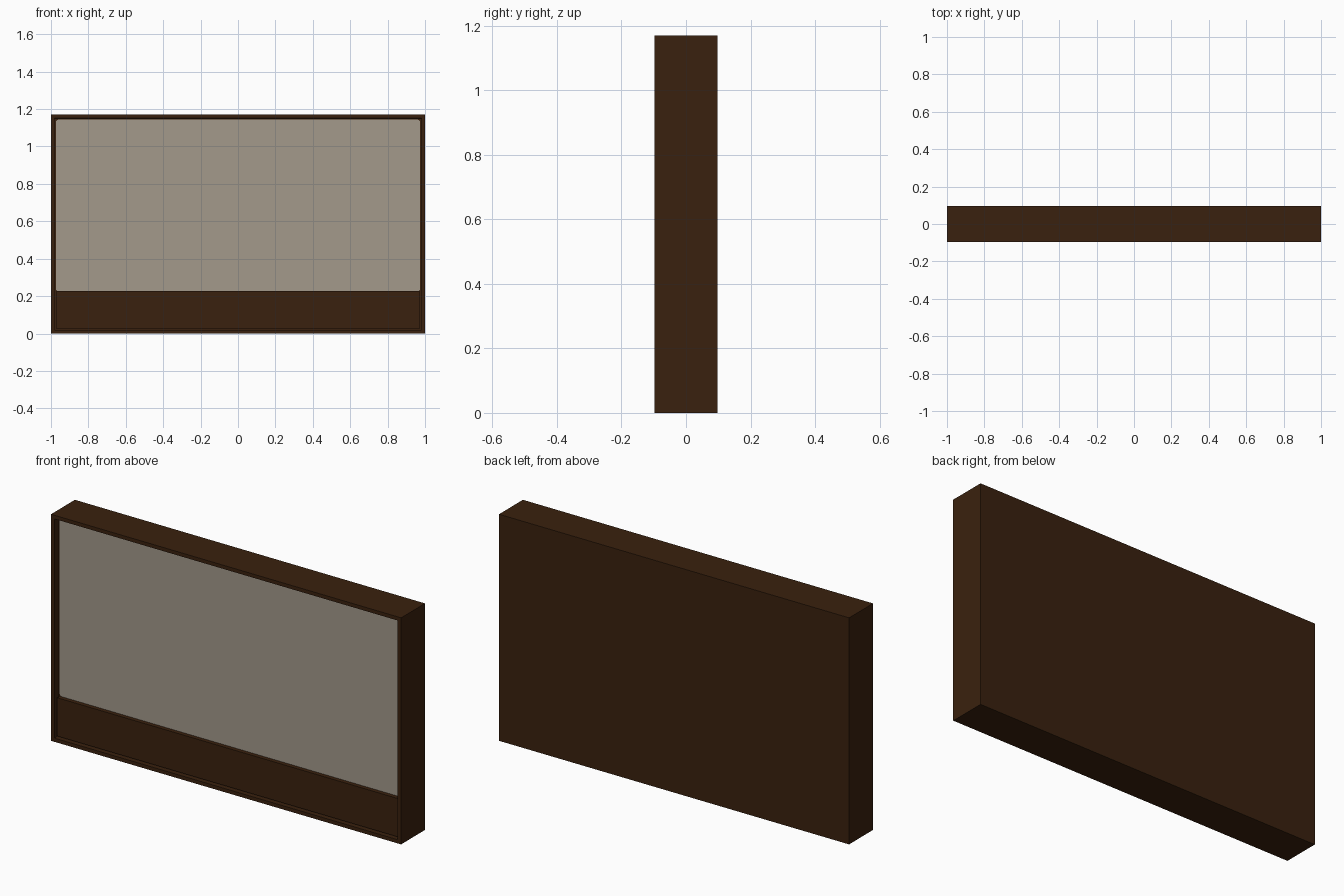
import bpy, bmesh
from mathutils import Vector

if "Cube" in bpy.data.objects:
    bpy.data.objects.remove(bpy.data.objects["Cube"])

W, D, H = 2.0, 0.195, 1.17      # overall size
RIM = 0.027                     # frame border width
FRONT = -D / 2
RECESS = 0.036                  # depth of the opening


def material(name, rgb):
    m = bpy.data.materials.new(name)
    m.diffuse_color = (*rgb, 1)
    m.use_nodes = True
    m.node_tree.nodes["Principled BSDF"].inputs["Base Color"].default_value = m.diffuse_color
    return m


wood = material("dark brown", (0.042, 0.0152, 0.0044))
pale = material("warm grey", (0.366, 0.319, 0.258))


def box(name, x, y, z, mat, edit=None):
    """Box spanning the given (min, max) ranges, with an optional bmesh edit."""
    bm = bmesh.new()
    bmesh.ops.create_cube(bm, size=1)
    lo, hi = Vector((x[0], y[0], z[0])), Vector((x[1], y[1], z[1]))
    for v in bm.verts:
        v.co = (lo + hi) / 2 + v.co * (hi - lo)
    if edit:
        edit(bm)
    me = bpy.data.meshes.new(name)
    bm.to_mesh(me)
    bm.free()
    me.materials.append(mat)
    ob = bpy.data.objects.new(name, me)
    bpy.context.collection.objects.link(ob)
    return ob


def front_opening(bm):
    bm.normal_update()
    face = next(f for f in bm.faces if f.normal.y < -0.9)
    bmesh.ops.inset_region(bm, faces=[face], thickness=RIM)
    bmesh.ops.inset_region(bm, faces=[face], thickness=0.0001, depth=-RECESS)


def round_corners(bm):
    edges = [e for e in bm.edges if abs(e.verts[0].co.y - e.verts[1].co.y) > 1e-5]
    bmesh.ops.bevel(bm, geom=edges, offset=0.012, segments=4, profile=0.5,
                    affect='EDGES')


# Case with a recessed front opening
box("case", (-W / 2, W / 2), (FRONT, D / 2), (0, H), wood, front_opening)
# Lower front panel, set slightly behind the rim
inner = W / 2 - RIM
box("lower_panel", (-inner, inner), (FRONT + 0.012, FRONT + RECESS + 0.002),
    (RIM, 0.225), wood)
# Pale panel with rounded corners inside the opening
box("pale_panel", (-inner, inner), (FRONT + RECESS - 0.004, FRONT + RECESS + 0.002),
    (0.226, H - RIM), pale, round_corners)
